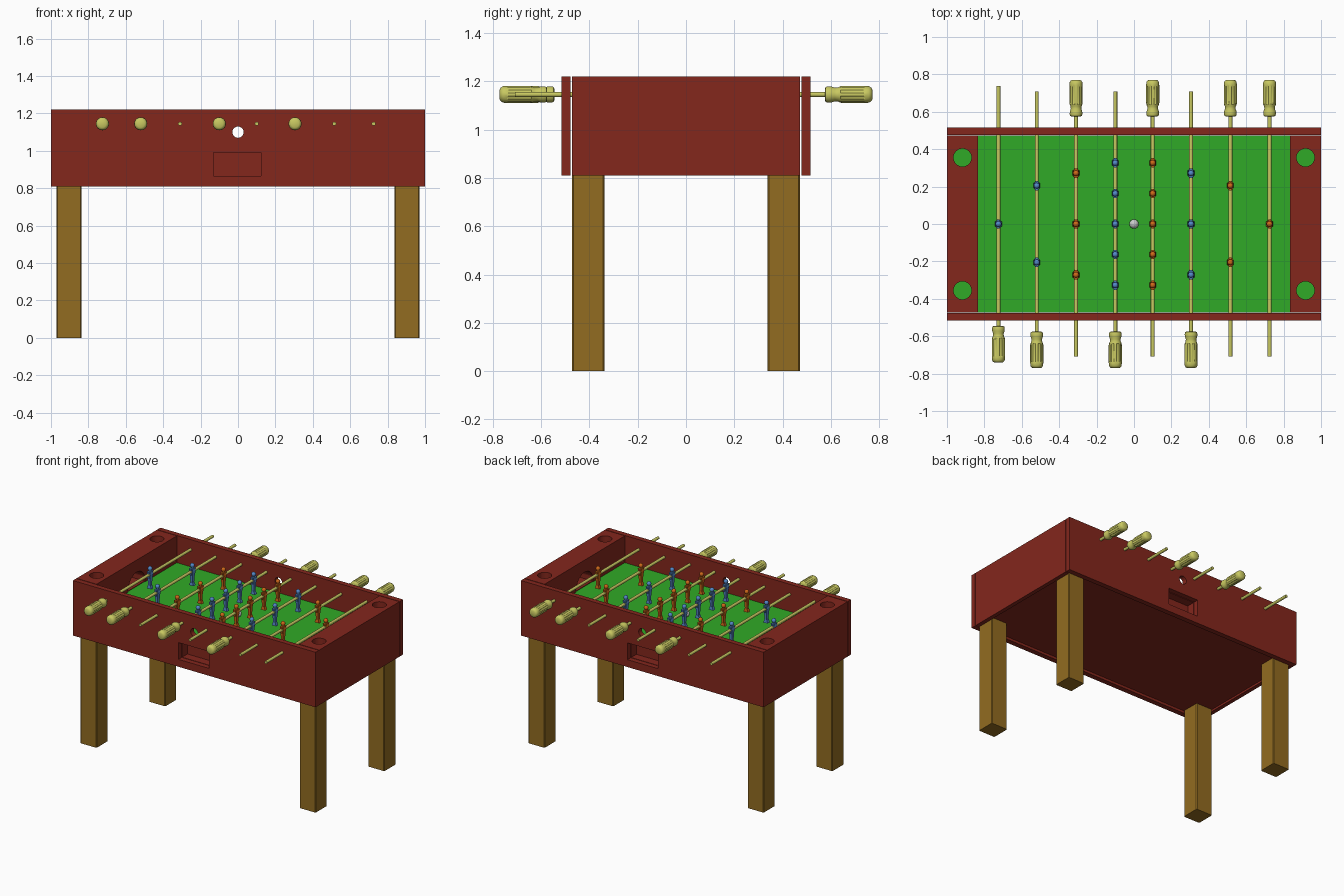
import bpy, bmesh, math
from mathutils import Matrix, Vector

if "Cube" in bpy.data.objects:
    bpy.data.objects.remove(bpy.data.objects["Cube"])


def material(name, rgb):
    m = bpy.data.materials.new(name)
    m.diffuse_color = (*rgb, 1)
    m.use_nodes = True
    m.node_tree.nodes["Principled BSDF"].inputs["Base Color"].default_value = m.diffuse_color
    return m


RED = material("red_paint", (0.23, 0.02, 0.012))
WOOD = material("leg_wood", (0.29, 0.15, 0.015))
GREEN = material("green_field", (0.03, 0.40, 0.02))
BRASS = material("yellow_rod", (0.58, 0.58, 0.12))
BLUE = material("blue_team", (0.09, 0.25, 0.58))
ORANGE = material("orange_team", (0.62, 0.14, 0.01))
WHITE = material("ball_white", (0.75, 0.75, 0.75))


def finish(name, bm, mat, smooth=False):
    bmesh.ops.recalc_face_normals(bm, faces=bm.faces)
    me = bpy.data.meshes.new(name)
    bm.to_mesh(me)
    bm.free()
    ob = bpy.data.objects.new(name, me)
    bpy.context.collection.objects.link(ob)
    if mat:
        me.materials.append(mat)
    if smooth:
        bpy.ops.object.select_all(action='DESELECT')
        ob.select_set(True)
        bpy.context.view_layer.objects.active = ob
        bpy.ops.object.shade_smooth_by_angle(angle=math.radians(35))
    return ob


def add_box(bm, lo, hi):
    lo, hi = Vector(lo), Vector(hi)
    m = Matrix.Translation((lo + hi) / 2) @ Matrix.Diagonal((*(hi - lo), 1))
    return bmesh.ops.create_cube(bm, size=1, matrix=m)["verts"]


def box(name, lo, hi, mat):
    bm = bmesh.new()
    add_box(bm, lo, hi)
    return finish(name, bm, mat)


def add_cyl(bm, centre, r, depth, axis='Z', seg=32, r2=None):
    rot = {'Z': Matrix(), 'Y': Matrix.Rotation(-math.pi / 2, 4, 'X'),
           'X': Matrix.Rotation(math.pi / 2, 4, 'Y')}[axis]
    bmesh.ops.create_cone(bm, cap_ends=True, segments=seg, radius1=r, radius2=r if r2 is None else r2,
                          depth=depth, matrix=Matrix.Translation(centre) @ rot)


def cyl(name, centre, r, depth, axis, mat):
    bm = bmesh.new()
    add_cyl(bm, centre, r, depth, axis)
    return finish(name, bm, mat, bool(mat))


def cut(ob, cutters):
    bpy.context.view_layer.objects.active = ob
    for c in cutters:
        mod = ob.modifiers.new("cut", 'BOOLEAN')
        mod.operation, mod.solver, mod.object = 'DIFFERENCE', 'EXACT', c
        bpy.ops.object.modifier_apply(modifier=mod.name)


FIELD = 1.02
ROD_Z = 1.145

# long side panels with ball entry hole and ball return tray
for side, s in (("front", -1), ("back", 1)):
    ys = sorted((s * 0.477, s * 0.515))
    panel = box(side + "_panel", (-1, ys[0], 0.81), (1, ys[1], 1.22), RED)
    yt = sorted((s * 0.39, s * 0.472))
    tray = box(side + "_ball_tray", (-0.15, yt[0], 0.845), (0.145, yt[1], 1.0), RED)
    yc = sorted((s * 0.41, s * 0.6))
    slot = box("slot_cutter", (-0.13, yc[0], 0.865), (0.122, yc[1], 0.99), None)
    hole = cyl("hole_cutter", (0, s * 0.5, 1.10), 0.03, 0.2, 'Y', None)
    cut(panel, [slot, hole])
    cut(tray, [slot])
    for c in (slot, hole):
        bpy.data.objects.remove(c)

# end blocks with goal mouth and cup holes
for side, s in (("left", -1), ("right", 1)):
    xs = sorted((s * 0.97, s * 1.0))
    box(side + "_end_panel", (xs[0], -0.472, 0.81), (xs[1], 0.472, 1.22), RED)
    xs = sorted((s * 0.835, s * 0.97))
    block = box(side + "_end_block", (xs[0], -0.472, FIELD), (xs[1], 0.472, 1.22), RED)
    cutters = [cyl("cup_cutter", (s * 0.917, y, 1.12), 0.048, 0.5, 'Z', None) for y in (-0.355, 0.355)]
    xg = sorted((s * 0.80, s * 0.955))
    cutters.append(box("goal_cutter", (xg[0], -0.1, 0.9), (xg[1], 0.1, 1.06), None))
    cutters.append(cyl("goal_arch_cutter", (s * 0.8775, 0, 1.03), 0.1, 0.155, 'X', None))
    cut(block, cutters)
    for c in cutters:
        bpy.data.objects.remove(c)
    xg = sorted((s * 0.84, s * 0.955))
    box(side + "_goal_floor", (xg[0], -0.1, FIELD), (xg[1], 0.1, FIELD + 0.004), RED)

# playing field and underside
box("playing_field", (-0.97, -0.472, 1.0), (0.97, 0.472, FIELD), GREEN)
box("bottom_board", (-0.97, -0.472, 0.825), (0.97, 0.472, 0.84), RED)

# legs with slightly eased edges
for fb, sy in (("front", -1), ("back", 1)):
    for lr, sx in (("left", -1), ("right", 1)):
        x, y = sx * 0.903, sy * 0.4045
        bm = bmesh.new()
        add_box(bm, (x - 0.067, y - 0.067, 0), (x + 0.067, y + 0.067, 0.826))
        edges = [e for e in bm.edges if abs(e.verts[0].co.z - e.verts[1].co.z) > 0.5]
        bmesh.ops.bevel(bm, geom=edges, offset=0.005, segments=1, affect='EDGES')
        finish(f"{fb}_{lr}_leg", bm, WOOD)


# fluted handle: rings of (distance from rod centre, radius, groove depth)
HANDLE = [(0.575, 0.024, 0), (0.578, 0.031, 0), (0.588, 0.034, 0), (0.602, 0.033, 0),
          (0.616, 0.028, 0), (0.628, 0.029, 0), (0.640, 0.034, 0), (0.646, 0.035, 0.005),
          (0.735, 0.035, 0.005), (0.742, 0.035, 0), (0.757, 0.034, 0), (0.766, 0.029, 0), (0.771, 0.020, 0)]


def handle(name, x, shift, s):
    bm = bmesh.new()
    rings = []
    for d, r, g in HANDLE:
        ring = []
        for i in range(32):
            a = math.tau * i / 32
            rr = r - (g if i % 4 == 2 else 0)
            ring.append(bm.verts.new((x + rr * math.cos(a), s * d + shift, ROD_Z + rr * math.sin(a))))
        rings.append(ring)
    for a, b in zip(rings, rings[1:]):
        for i in range(32):
            j = (i + 1) % 32
            bm.faces.new((a[i], a[j], b[j], b[i]))
    bm.faces.new(rings[0])
    bm.faces.new(rings[-1])
    finish(name, bm, BRASS, True)


def player(name, x, y, mat):
    bm = bmesh.new()
    # head, neck, torso
    bmesh.ops.create_uvsphere(bm, u_segments=14, v_segments=10, radius=0.016,
                              matrix=Matrix.Translation((x, y, 1.187)))
    add_cyl(bm, (x, y, 1.168), 0.009, 0.02, seg=12)
    for z0, z1, w0, w1, t0, t1 in ((1.118, 1.168, 0.013, 0.020, 0.011, 0.013),
                                   (1.062, 1.118, 0.010, 0.014, 0.008, 0.011),
                                   (1.040, 1.064, 0.013, 0.011, 0.018, 0.010)):
        for v in add_box(bm, (x - 1, y - 1, z0), (x + 1, y + 1, z1)):
            top = v.co.z > (z0 + z1) / 2
            v.co.x = x + math.copysign(t1 if top else t0, v.co.x - x)
            v.co.y = y + math.copysign(w1 if top else w0, v.co.y - y)
    # arms and hub round the rod
    for s in (-1, 1):
        add_box(bm, (x - 0.007, y + s * 0.021 - 0.004, 1.122), (x + 0.007, y + s * 0.021 + 0.004, 1.165))
    add_cyl(bm, (x, y, ROD_Z), 0.015, 0.034, 'Y', 16)
    finish(name, bm, mat, True)


# rods: x, handle side (-1 front, 1 back), slide, player positions
FIVE = (-0.327, -0.163, 0, 0.163, 0.327)
THREE = (-0.272, 0, 0.272)
TWO = (-0.205, 0.205)
RODS = [(-0.725, -1, 0.03, (0,)), (-0.52, -1, 0, TWO), (-0.31, 1, 0, THREE), (-0.10, -1, 0, FIVE),
        (0.10, 1, 0, FIVE), (0.305, -1, 0, THREE), (0.515, 1, 0, TWO), (0.725, 1, 0, (0,))]
for n, (x, s, shift, spots) in enumerate(RODS, 1):
    team, mat = ("blue", BLUE) if s < 0 else ("orange", ORANGE)
    y0, y1 = s * 0.60 + shift, -s * 0.708 + shift
    cyl(f"rod_{n}", (x, (y0 + y1) / 2, ROD_Z), 0.0105, abs(y1 - y0), 'Y', BRASS)
    handle(f"handle_{n}", x, shift, s)
    for k, y in enumerate(spots, 1):
        player(f"{team}_player_{n}_{k}", x, y, mat)

# ball at the centre spot
bm = bmesh.new()
bmesh.ops.create_uvsphere(bm, u_segments=24, v_segments=16, radius=0.025,
                          matrix=Matrix.Translation((0, 0, FIELD + 0.025)))
finish("ball", bm, WHITE, True)
